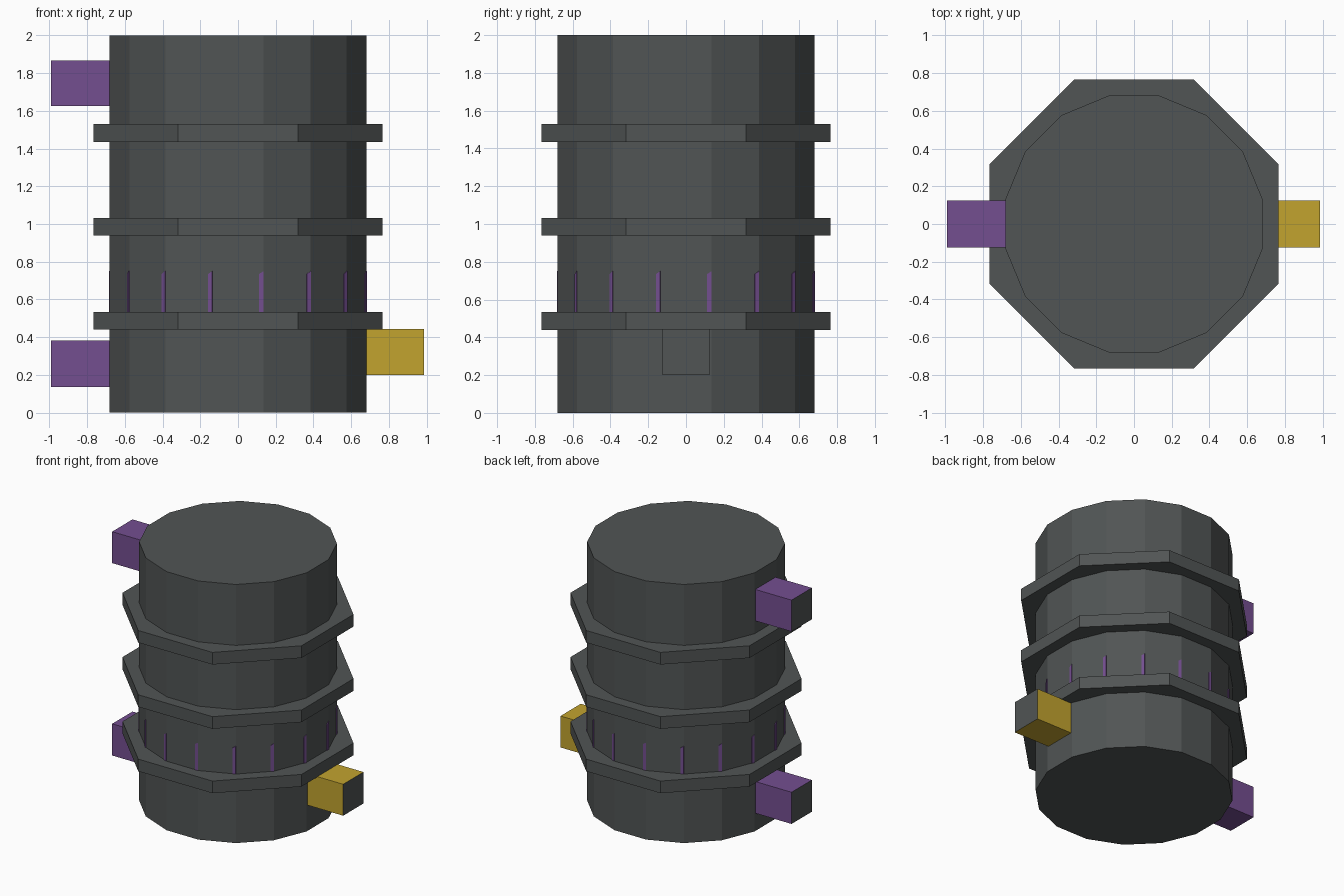
import bpy, bmesh, math
from mathutils import Vector

if "Cube" in bpy.data.objects:
    bpy.data.objects.remove(bpy.data.objects["Cube"])


def material(name, rgb):
    m = bpy.data.materials.new(name)
    m.diffuse_color = (*rgb, 1)
    m.use_nodes = True
    m.node_tree.nodes["Principled BSDF"].inputs["Base Color"].default_value = m.diffuse_color
    return m


GREY = material("dark grey", (0.082, 0.090, 0.090))
PURPLE = material("purple", (0.175, 0.077, 0.280))
GOLD = material("gold", (0.54, 0.37, 0.028))


def finish(name, bm, *mats):
    bmesh.ops.recalc_face_normals(bm, faces=bm.faces)
    me = bpy.data.meshes.new(name)
    bm.to_mesh(me)
    bm.free()
    for m in mats:
        me.materials.append(m)
    ob = bpy.data.objects.new(name, me)
    bpy.context.collection.objects.link(ob)
    return ob


def polygon(sides, apothem, z):
    """Corners of a regular polygon with a flat side facing each axis."""
    r = apothem / math.cos(math.pi / sides)
    return [Vector((r * math.cos((i + 0.5) * math.tau / sides),
                    r * math.sin((i + 0.5) * math.tau / sides), z))
            for i in range(sides)]


def prism(bm, bottom, top):
    """Closed solid between two matching corner loops."""
    b = [bm.verts.new(p) for p in bottom]
    t = [bm.verts.new(p) for p in top]
    bm.faces.new(b[::-1])
    bm.faces.new(t)
    n = len(b)
    for i in range(n):
        j = (i + 1) % n
        bm.faces.new((b[i], b[j], t[j], t[i]))


SIDES, APOTHEM = 16, 0.68

# Main sixteen-sided drum
bm = bmesh.new()
prism(bm, polygon(SIDES, APOTHEM, 0), polygon(SIDES, APOTHEM, 2))
finish("drum", bm, GREY)

# Three octagonal bands around the drum
for name, z in (("lower_band", 0.44), ("middle_band", 0.938), ("upper_band", 1.435)):
    bm = bmesh.new()
    prism(bm, polygon(8, 0.766, z), polygon(8, 0.766, z + 0.094))
    finish(name, bm, GREY)

# Thin glow strips beside each drum corner, with slightly slanted tops
bm = bmesh.new()
corners = polygon(SIDES, APOTHEM, 0)
for i, corner in enumerate(corners):
    along = (corners[i - 1] - corner).normalized()
    out = (corner + corners[i - 1]).normalized()
    near, far = corner, corner + along * 0.024
    loop = [near - out * 0.003, near + out * 0.004,
            far + out * 0.004, far - out * 0.003]
    heights = (0.75, 0.75, 0.735, 0.735)
    prism(bm, [p + Vector((0, 0, 0.53)) for p in loop],
          [p + Vector((0, 0, h)) for p, h in zip(loop, heights)])
finish("glow_strips", bm, PURPLE)


# Square side connectors: coloured sleeves with grey end faces
def connector(name, x_in, x_out, z0, z1, mat):
    bm = bmesh.new()
    loop = [(x_in, -0.124), (x_out, -0.124), (x_out, 0.124), (x_in, 0.124)]
    prism(bm, [(x, y, z0) for x, y in loop], [(x, y, z1) for x, y in loop])
    ob = finish(name, bm, mat, GREY)
    for f in ob.data.polygons:
        f.material_index = 1 if abs(f.normal.x) > 0.9 else 0


connector("lower_left_connector", -0.67, -0.99, 0.137, 0.382, PURPLE)
connector("upper_left_connector", -0.67, -0.99, 1.625, 1.868, PURPLE)
connector("right_connector", 0.67, 0.987, 0.20, 0.443, GOLD)
